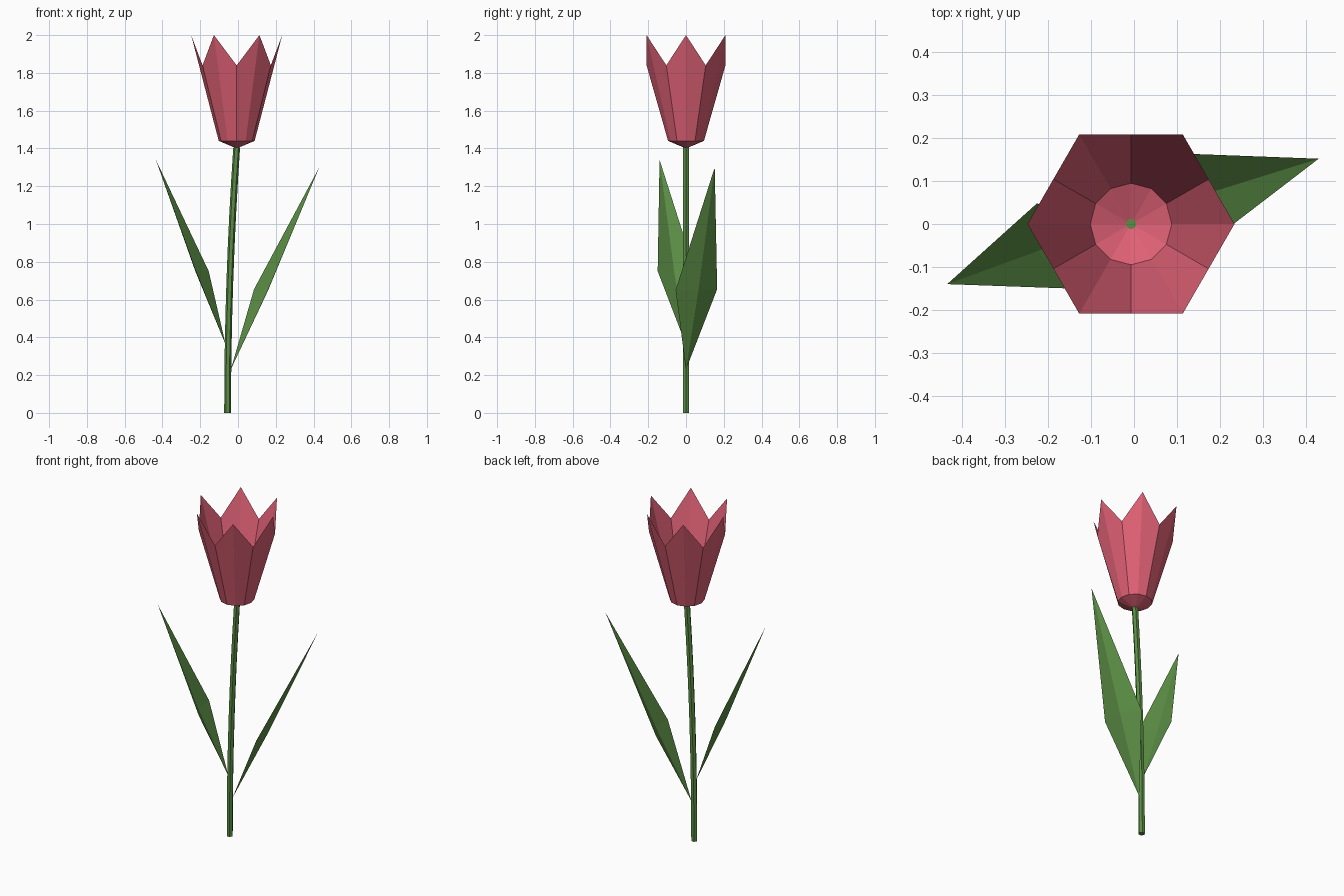
import bpy, bmesh
from math import cos, sin, pi
from mathutils import Vector

cube = bpy.data.objects.get("Cube")
if cube:
    bpy.data.objects.remove(cube, do_unlink=True)


def make_material(name, rgb):
    mat = bpy.data.materials.new(name)
    mat.use_nodes = True
    mat.diffuse_color = (*rgb, 1)
    mat.node_tree.nodes["Principled BSDF"].inputs["Base Color"].default_value = (*rgb, 1)
    return mat


pink = make_material("petal pink", (0.74, 0.12, 0.18))
green = make_material("leaf green", (0.105, 0.27, 0.06))


def finish(name, bm, mat):
    mesh = bpy.data.meshes.new(name)
    bm.to_mesh(mesh)
    bm.free()
    mesh.materials.append(mat)
    obj = bpy.data.objects.new(name, mesh)
    bpy.context.collection.objects.link(obj)
    return obj


def ring(bm, x, z, radius, sides):
    """Horizontal ring; z and radius are functions of the vertex index."""
    return [bm.verts.new((x + radius(i) * cos(2 * pi * i / sides),
                          radius(i) * sin(2 * pi * i / sides), z(i)))
            for i in range(sides)]


def bridge(bm, low, high):
    n = len(low)
    for i in range(n):
        j = (i + 1) % n
        bm.faces.new((low[i], low[j], high[j], high[i]))


# Flower cup: open shell with alternating tips and notches
SIDES, CUP_X, TIP_R = 12, -0.007, 0.241
bm = bmesh.new()
apex = bm.verts.new((CUP_X, 0, 1.4))
base = ring(bm, CUP_X, lambda i: 1.44, lambda i: 0.095, SIDES)
rim = ring(bm, CUP_X, lambda i: 1.84 if i % 2 else 2.0,
           lambda i: TIP_R * cos(pi / 6) if i % 2 else TIP_R, SIDES)
for i in range(SIDES):
    bm.faces.new((apex, base[(i + 1) % SIDES], base[i]))
bridge(bm, base, rim)
finish("flower_cup", bm, pink)

# Stem: six-sided tube bending gently towards the flower
bm = bmesh.new()
STEPS = 8
rings = []
for k in range(STEPS + 1):
    t = k / STEPS
    rings.append(ring(bm, -0.055 + 0.048 * t ** 2, lambda i: 1.405 * t, lambda i: 0.018, 6))
for low, high in zip(rings, rings[1:]):
    bridge(bm, low, high)
bm.faces.new(rings[0][::-1])
bm.faces.new(rings[-1])
finish("stem", bm, green)


# Leaves: two folded halves meeting along an outward keel
def leaf(name, root, tip, edge_a, edge_b, fold=0.035):
    a, b = Vector(edge_a), Vector(edge_b)
    outward = (b - a).cross(Vector((0, 0, 1))).normalized()
    if outward.x * tip[0] < 0:
        outward.negate()
    bm = bmesh.new()
    r, t, va, vb, keel = [bm.verts.new(p) for p in
                          (root, tip, a, b, (a + b) / 2 + outward * fold)]
    for tri in ((r, keel, va), (keel, t, va), (r, vb, keel), (keel, vb, t)):
        bm.faces.new(tri)
    finish(name, bm, green)


leaf("right_leaf", (-0.065, 0, 0.36), (-0.435, -0.14, 1.34),
     (-0.155, -0.15, 0.75), (-0.226, 0.048, 0.75))
leaf("left_leaf", (-0.038, 0, 0.23), (0.43, 0.152, 1.3),
     (0.085, 0.165, 0.655), (0.16, -0.055, 0.65))
